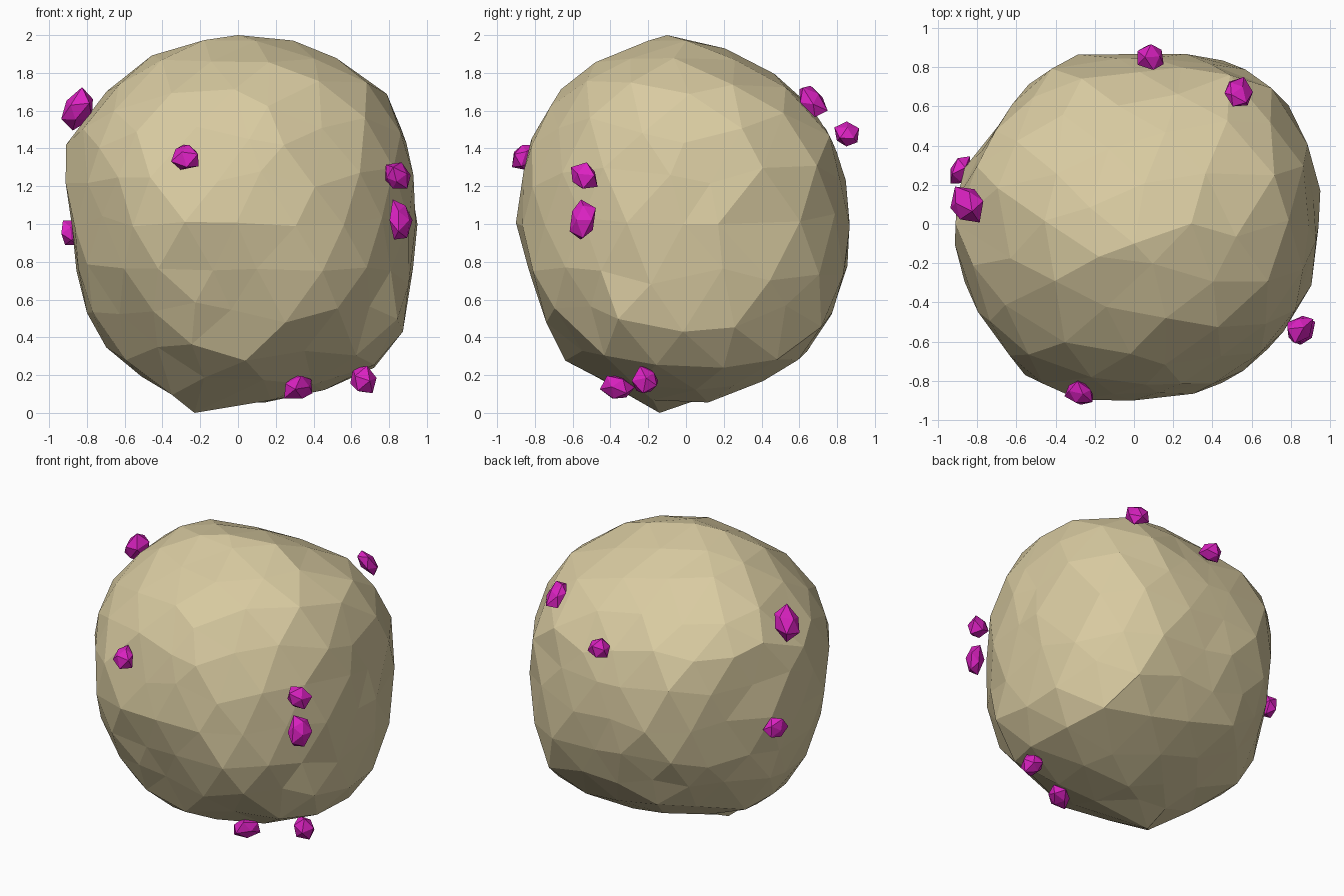
import bpy, bmesh, math, random
from mathutils import Vector, noise

cube = bpy.data.objects.get("Cube")
if cube:
    bpy.data.objects.remove(cube, do_unlink=True)

random.seed(4)
CENTRE = Vector((0, 0, 1))


def make_material(name, colour):
    mat = bpy.data.materials.new(name)
    mat.use_nodes = True
    mat.diffuse_color = (*colour, 1)
    mat.node_tree.nodes["Principled BSDF"].inputs["Base Color"].default_value = (*colour, 1)
    return mat


def make_object(name, bm, mat):
    mesh = bpy.data.meshes.new(name)
    bm.to_mesh(mesh)
    bm.free()
    mesh.materials.append(mat)
    obj = bpy.data.objects.new(name, mesh)
    bpy.context.collection.objects.link(obj)
    return obj


stone = make_material("sandy stone", (0.69, 0.595, 0.355))
crystal = make_material("magenta crystal", (0.70, 0.015, 0.53))


class Outline:
    """Outline of the boulder on a turned and tilted plane, as radii at equal angles."""

    def __init__(self, turn, tilt, radii):
        a, e = math.radians(turn), math.radians(tilt)
        self.right = Vector((math.cos(a), math.sin(a), 0))
        self.up = Vector((-math.sin(a) * math.sin(e), math.cos(a) * math.sin(e), math.cos(e)))
        self.radii = radii
        self.step = math.tau / len(radii)

    def anchors(self):
        for i, radius in enumerate(self.radii):
            angle = i * self.step
            yield (self.right * math.cos(angle) + self.up * math.sin(angle)) * radius

    def limit(self, direction):
        # Distance along the direction at which it leaves the outline
        x, y = direction.dot(self.right), direction.dot(self.up)
        place = (math.atan2(y, x) % math.tau) / self.step
        i, part = int(place), place % 1
        count = len(self.radii)
        radius = self.radii[i % count] * (1 - part) + self.radii[(i + 1) % count] * part
        return radius / max(math.hypot(x, y), .01)


outlines = [
    Outline(0, 0, [.95, .98, 1.06, 1.02, 1, 1, 1.01, .99, .88, .9, .99, .99, .94, .98, 1.09, 1]),
    Outline(90, 0, [.87, .88, .91, .93, .98, 1, .97, .92, .9, .86, .97, .94, .97, .94, .93, .89]),
    Outline(0, 90, [.94, .98, 1, .93, .88, .93, .87, .91, .91, .94, .97, .95, .9, .92, .94, .96]),
    Outline(35, 25, [1.04, 1.04, 1.02, .95, .98, 1.02, 1, .96, .9, .92, .95, .95, .94, 1.02, 1.07, 1.03]),
    Outline(215, 25, [.88, .98, .99, .96, 1.01, 1.05, 1.09, 1.03, 1.03, 1.01, 1.1, .93, .89, .95, .95, .9]),
    Outline(140, -25, [.88, .95, .93, .94, .96, 1.02, 1.05, .98, .93, .99, .96, .98, 1.03, 1.03, .98, .87]),
]

# Crystals: name, centre, half sizes across, upwards and outwards from the surface
crystals = [
    ("front_crystal", (-.28, -.86, 1.36), (.09, .08, .06)),
    ("left_upper_crystal", (.84, -.54, 1.25), (.09, .08, .07)),
    ("left_lower_crystal", (.86, -.55, 1.02), (.09, .12, .06)),
    ("bottom_crystal", (.32, -.36, .13), (.1, .09, .07)),
    ("bottom_left_crystal", (.66, -.21, .17), (.08, .08, .08)),
    ("right_upper_crystal", (-.85, .1, 1.61), (.11, .12, .09)),
    ("right_lower_crystal", (-.89, .27, .95), (.09, .08, .06)),
    ("back_crystal", (.08, .85, 1.47), (.08, .07, .07)),
    ("back_left_crystal", (.53, .67, 1.66), (.09, .11, .06)),
]

anchors = [point for outline in outlines for point in outline.anchors()]
anchors += [(Vector(place) - CENTRE) * .97 for _, place, _ in crystals]


def boulder_radius(direction):
    total = weight = 0
    for anchor in anchors:
        w = math.exp(45 * (direction.dot(anchor.normalized()) - 1)) + 1e-6
        total += w * anchor.length
        weight += w
    relief = .03 * noise.noise(direction * 3) + random.uniform(-.02, .02)
    return min(total / weight + relief, *(outline.limit(direction) for outline in outlines))


# Boulder: faceted ball with uneven corners
bm = bmesh.new()
bmesh.ops.create_icosphere(bm, subdivisions=3, radius=1)
for v in bm.verts:
    d = (v.co + noise.noise_vector(v.co * 3) * .1).normalized()
    v.co = CENTRE + d * boulder_radius(d)
# Outermost corners at the bottom, top and both sides
for corner in [(-.23, -.14, 0), (0, -.1, 2), (.95, .17, 1), (-.91, 0, 1.42)]:
    nearest = min(bm.verts, key=lambda v: (v.co - Vector(corner)).length)
    nearest.co = corner
make_object("boulder", bm, stone)

# Crystals: rough faceted lumps half sunk in the boulder
for name, place, size in crystals:
    centre = Vector(place)
    turn = (centre - CENTRE).to_track_quat('Z', 'Y')
    bm = bmesh.new()
    bmesh.ops.create_icosphere(bm, subdivisions=1, radius=1)
    for v in bm.verts:
        lump = v.co * random.uniform(.75, 1.12)
        v.co = centre + turn @ Vector(a * b for a, b in zip(lump, size))
    make_object(name, bm, crystal)
